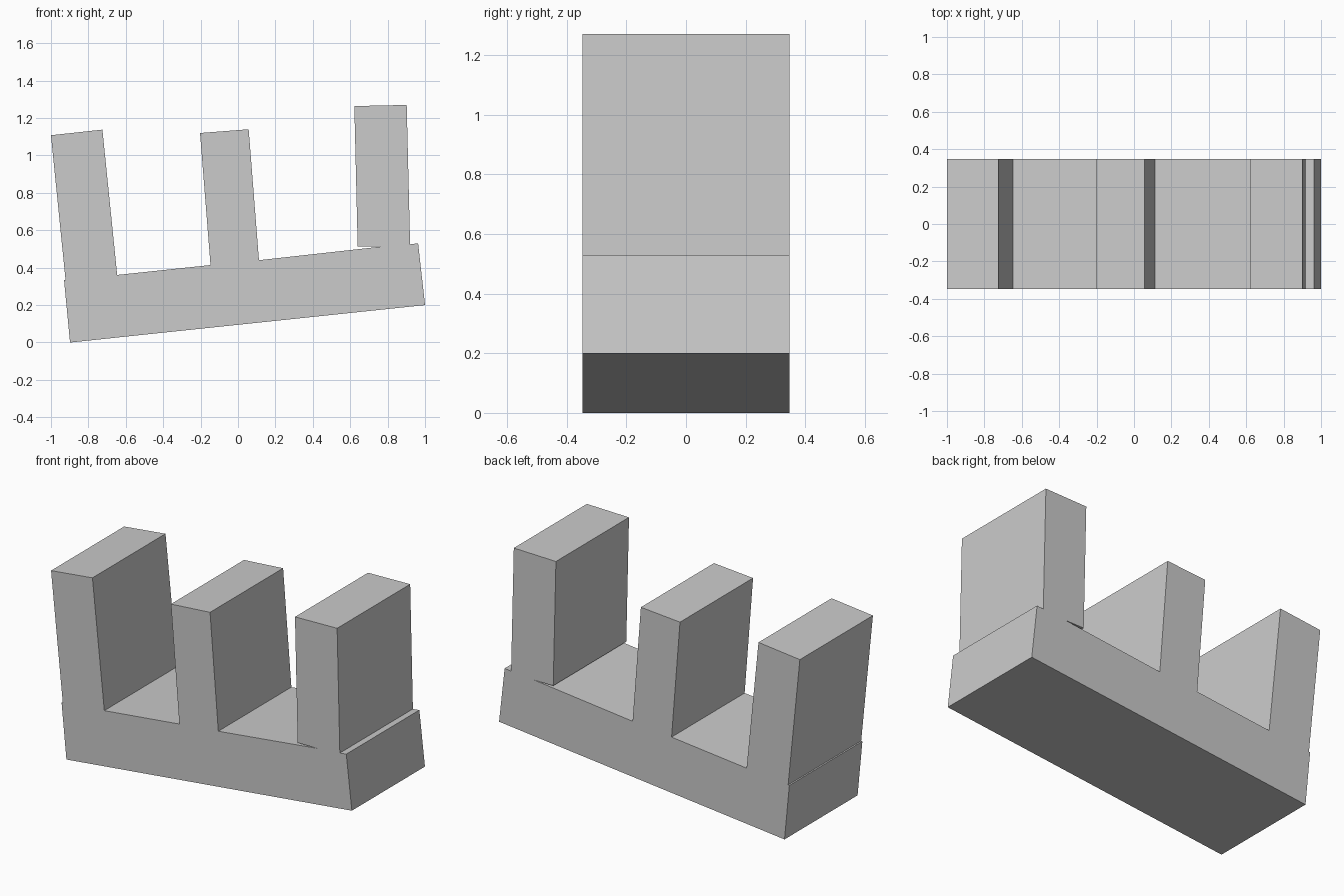
import bpy, bmesh

if "Cube" in bpy.data.objects:
    bpy.data.objects.remove(bpy.data.objects["Cube"])

HALF_DEPTH = 0.347

# Each run of points traces one part of the outline in the front (x, z) plane
base_lower = [(-0.93, 0.333), (-0.898, 0.0), (1.0, 0.2), (0.963, 0.53)]
right_prong = [(0.92, 0.525), (0.902, 1.27), (0.622, 1.264),
               (0.64, 0.512), (0.77, 0.513)]          # small gap under its inner corner
middle_prong = [(0.112, 0.44), (0.057, 1.14), (-0.203, 1.12), (-0.147, 0.414)]
left_prong = [(-0.646, 0.361), (-0.725, 1.138), (-1.0, 1.108), (-0.922, 0.334)]


def extrude_outline(name, outline, half_depth):
    bm = bmesh.new()
    face = bm.faces.new([bm.verts.new((x, -half_depth, z)) for x, z in outline])
    result = bmesh.ops.extrude_face_region(bm, geom=[face], use_keep_orig=True)
    moved = [g for g in result["geom"] if isinstance(g, bmesh.types.BMVert)]
    bmesh.ops.translate(bm, verts=moved, vec=(0, 2 * half_depth, 0))
    bmesh.ops.recalc_face_normals(bm, faces=bm.faces)
    mesh = bpy.data.meshes.new(name)
    bm.to_mesh(mesh)
    bm.free()
    obj = bpy.data.objects.new(name, mesh)
    bpy.context.collection.objects.link(obj)
    return obj


# Tilted base with three upright prongs, one solid block
extrude_outline("three_prong_block",
                base_lower + right_prong + middle_prong + left_prong, HALF_DEPTH)
